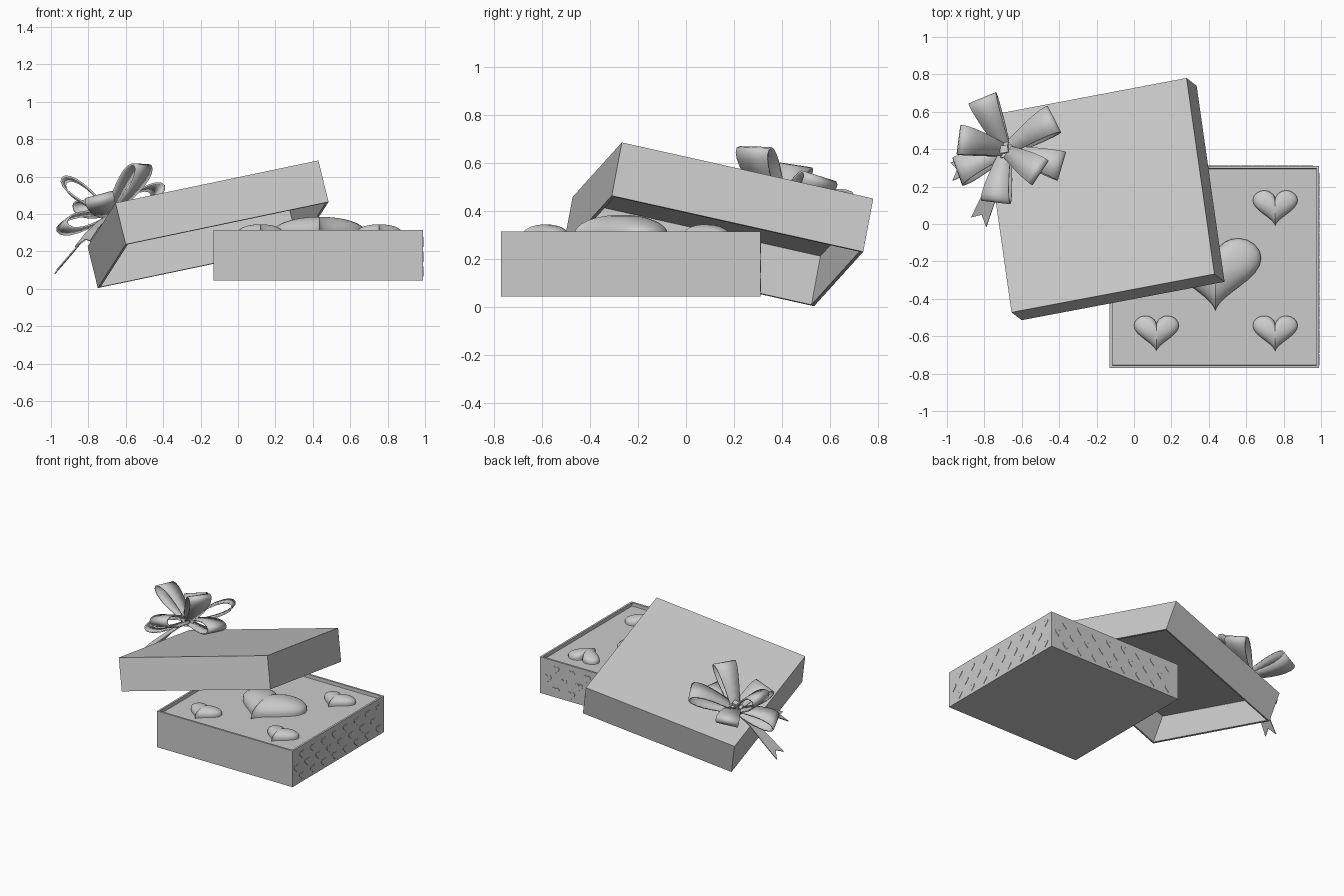
import bpy, bmesh
from math import sin, cos, pi, radians
from mathutils import Vector, Matrix

if "Cube" in bpy.data.objects:
    bpy.data.objects.remove(bpy.data.objects["Cube"], do_unlink=True)

grey = bpy.data.materials.new("plain grey")
grey.use_nodes = True
GREY = (0.6, 0.6, 0.6, 1)
grey.diffuse_color = GREY
grey.node_tree.nodes["Principled BSDF"].inputs["Base Color"].default_value = GREY


def finish(bm, name, matrix=Matrix(), smooth=False, thickness=0):
    bmesh.ops.recalc_face_normals(bm, faces=bm.faces)
    me = bpy.data.meshes.new(name)
    bm.to_mesh(me)
    bm.free()
    me.materials.append(grey)
    ob = bpy.data.objects.new(name, me)
    ob.matrix_world = matrix
    bpy.context.collection.objects.link(ob)
    if thickness:
        mod = ob.modifiers.new("thickness", 'SOLIDIFY')
        mod.thickness = thickness
        mod.offset = 0
    if smooth:
        bpy.ops.object.select_all(action='DESELECT')
        ob.select_set(True)
        bpy.context.view_layer.objects.active = ob
        bpy.ops.object.shade_smooth_by_angle(angle=radians(50))
    return ob


def tray(name, size, wall, depth, matrix):
    """Box standing on local z = 0 with a recess in its top."""
    bm = bmesh.new()
    bmesh.ops.create_cube(bm, size=1, matrix=Matrix.Diagonal((*size, 1)))
    bmesh.ops.translate(bm, verts=bm.verts, vec=(0, 0, size[2] / 2))
    top = max(bm.faces, key=lambda f: f.calc_center_median().z)
    bm.normal_update()
    bmesh.ops.inset_individual(bm, faces=[top], thickness=wall)
    bmesh.ops.inset_individual(bm, faces=[top], thickness=0.001, depth=-depth)
    return finish(bm, name, matrix)


def heart_outline(width, height, count):
    pts = []
    for i in range(count):
        t = 2 * pi * i / count
        y = 13 * cos(t) - 5 * cos(2 * t) - 2 * cos(3 * t) - cos(4 * t)
        pts.append(Vector((sin(t) ** 3 * width / 2, (y + 2.5) / 29 * height, 0)))
    return pts


def puffy_heart(name, centre, width, height, rise):
    bm = bmesh.new()
    outline = heart_outline(width, height, 40)
    rings = []
    for k in range(-1, 8):
        a = max(k, 0) / 8 * pi / 2
        z = rise * sin(a) if k >= 0 else -0.02
        rings.append([bm.verts.new((p.x * cos(a), p.y * cos(a), z)) for p in outline])
    peak = bm.verts.new((0, 0, rise))
    n = len(outline)
    for i in range(n):
        j = (i + 1) % n
        for low, high in zip(rings, rings[1:]):
            bm.faces.new((low[i], low[j], high[j], high[i]))
        bm.faces.new((rings[-1][i], rings[-1][j], peak))
    finish(bm, name, Matrix.Translation(centre), smooth=True)


# Box base with a shallow liner
BOX = Vector((0.43, -0.23, 0.045))
tray("box_base", (1.12, 1.08, 0.27), 0.02, 0.025, Matrix.Translation(BOX))

# Puffy hearts on the liner
puffy_heart("centre_heart", (0.435, -0.27, 0.305), 0.49, 0.39, 0.08)
for ix, x in enumerate((0.12, 0.755)):
    for iy, y in enumerate((-0.585, 0.085)):
        puffy_heart(f"small_heart_{ix}{iy}", (x, y, 0.302), 0.24, 0.19, 0.043)


# Rows of flat hearts on two sides
def side_hearts(name, turn, reach):
    bm = bmesh.new()
    for row, z in enumerate((0.092, 0.17, 0.25)):
        for col in range(8):
            across = col * 0.129 - (0.495 if row == 1 else 0.43)
            place = (Matrix.Translation((BOX.x, BOX.y, z)) @ Matrix.Rotation(turn, 4, 'Z')
                     @ Matrix.Translation((reach, across, 0)))
            rims = []
            for out in (-0.002, 0.003):
                rims.append([bm.verts.new(place @ Vector((out, p.x, p.y)))
                             for p in heart_outline(0.062, 0.054, 20)])
            back, front = rims
            bm.faces.new(front)
            for i in range(20):
                j = (i + 1) % 20
                bm.faces.new((back[i], back[j], front[j], front[i]))
    finish(bm, name)


side_hearts("left_side_hearts", 0, 0.56)
side_hearts("back_side_hearts", pi / 2, 0.54)

# Tilted lid, opening downwards
along = Vector((1.085, 0.205, 0.227)).normalized()
up = along.cross(Vector((-0.155, 1.047, -0.235))).normalized()
across = up.cross(along)
lid_matrix = Matrix((along, -across, -up)).transposed().to_4x4()
lid_matrix.translation = (-0.187, 0.154, 0.456)
tray("lid", (1.127, 1.084, 0.232), 0.02, 0.212, lid_matrix)

# Ribbon bow
KNOT = Vector((-0.685, 0.39, 0.40))


def bow_loop(name, tip, swell=0.055):
    d = Vector(tip) - KNOT
    length = d.length
    d.normalize()
    side = d.cross(up).normalized()
    rise = side.cross(d)
    bm = bmesh.new()
    pairs = []
    for i in range(20):
        a = 2 * pi * i / 20
        f = (1 - cos(a)) / 2
        mid = KNOT + d * length * f + rise * swell * sin(a) * (0.35 + 0.65 * f)
        half = 0.03 + 0.05 * f
        pairs.append([bm.verts.new(mid + side * s * half) for s in (-1, 1)])
    for p, q in zip(pairs, pairs[1:] + pairs[:1]):
        bm.faces.new((p[0], p[1], q[1], q[0]))
    finish(bm, name, smooth=True, thickness=0.01)


tips = [(-0.43, 0.56, 0.53), (-0.39, 0.31, 0.45), (-0.51, 0.28, 0.66), (-0.81, 0.67, 0.45),
        (-0.93, 0.45, 0.58), (-0.94, 0.28, 0.33), (-0.74, 0.12, 0.48)]
for i, tip in enumerate(tips):
    bow_loop(f"bow_loop_{i + 1}", tip)

bm = bmesh.new()
bmesh.ops.create_cube(bm, size=1, matrix=Matrix.Diagonal((0.09, 0.08, 0.1, 1)))
bmesh.ops.bevel(bm, geom=bm.edges[:], offset=0.02, segments=2, affect='EDGES')
knot_matrix = lid_matrix.copy()
knot_matrix.translation = KNOT + up * 0.01
finish(bm, "bow_knot", knot_matrix, smooth=True)


# Ribbon tails with notched ends
def tail(name, path):
    path = [Vector(p) for p in path]
    d = (path[-1] - path[-2]).normalized()
    side = d.cross(up).normalized()
    bm = bmesh.new()
    rows = []
    for i, p in enumerate(path):
        half = 0.025 + 0.025 * i / (len(path) - 1)
        notch = -0.05 if i == len(path) - 1 else 0
        rows.append([bm.verts.new(p + side * half * s + d * (notch if s == 0 else 0))
                     for s in (-1, 0, 1)])
    for a, b in zip(rows, rows[1:]):
        for k in (0, 1):
            bm.faces.new((a[k], a[k + 1], b[k + 1], b[k]))
    finish(bm, name, thickness=0.006)


tail("side_tail", [KNOT, (-0.79, 0.35, 0.31), (-0.88, 0.315, 0.2), (-0.975, 0.28, 0.09)])
tail("front_tail", [KNOT, (-0.73, 0.25, 0.36), (-0.78, 0.13, 0.31), (-0.83, 0.01, 0.24)])
